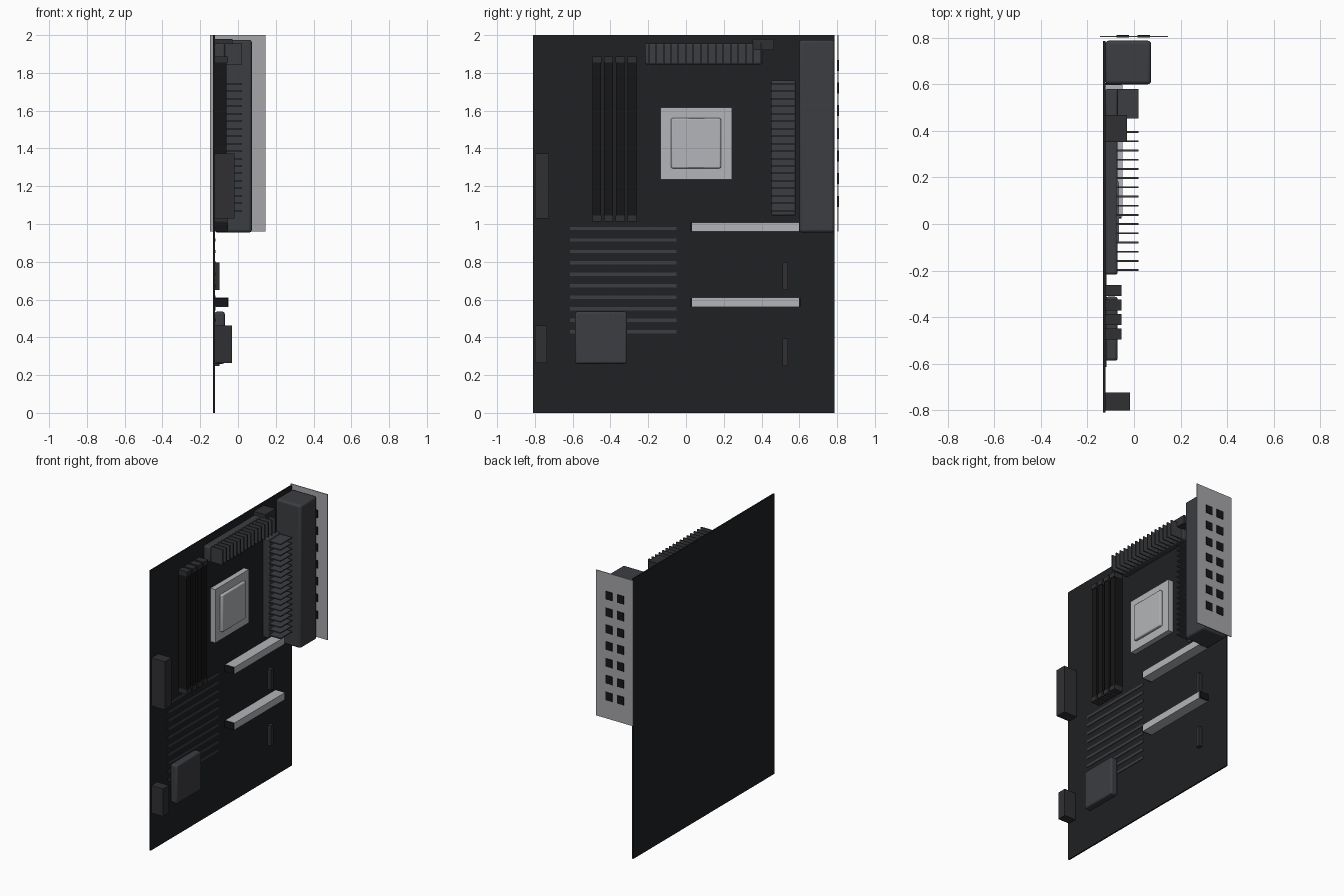
import bpy

if "Cube" in bpy.data.objects:
    bpy.data.objects.remove(bpy.data.objects["Cube"])


def material(name, r, g, b):
    m = bpy.data.materials.new(name)
    m.diffuse_color = (r, g, b, 1)
    m.use_nodes = True
    m.node_tree.nodes["Principled BSDF"].inputs["Base Color"].default_value = m.diffuse_color
    return m


BOARD = material("board_black", 0.013, 0.015, 0.017)
BLACK = material("slot_black", 0.008, 0.008, 0.009)
DARK = material("dark_plastic", 0.03, 0.03, 0.034)
SINK = material("sink_grey", 0.045, 0.047, 0.053)
STEEL = material("steel", 0.38, 0.38, 0.40)
LID = material("lid_metal", 0.45, 0.46, 0.48)
PCB_X = -0.123  # component face of the board


def box(name, xs, ys, zs, mat, bevel=0.0):
    """Axis-aligned box from three (min, max) ranges, with optional rounded edges."""
    bpy.ops.mesh.primitive_cube_add(size=1, location=[(a + b) / 2 for a, b in (xs, ys, zs)])
    ob = bpy.context.object
    ob.name = name
    ob.scale = [b - a for a, b in (xs, ys, zs)]
    bpy.ops.object.transform_apply(location=False, rotation=False, scale=True)
    ob.data.materials.append(mat)
    if bevel:
        mod = ob.modifiers.new("bevel", 'BEVEL')
        mod.width = bevel
        mod.segments = 3
        bpy.ops.object.shade_smooth_by_angle()
    return ob


def part(name, top, ys, zs, mat, bevel=0.0):
    """Box standing on the board and reaching out to x = top."""
    return box(name, (PCB_X, top), ys, zs, mat, bevel)


# Circuit board
box("circuit_board", (-0.133, PCB_X), (-0.81, 0.785), (0, 2), BOARD)

# Rear port plate with two columns of ports
box("port_plate", (-0.147, 0.146), (0.802, 0.807), (0.96, 2.0), STEEL)
for i in range(7):
    z = 1.84 - 0.12 * i
    for j, x in enumerate((-0.048, 0.042)):
        box(f"port_{i}_{j}", (x - 0.027, x + 0.027), (0.800, 0.811), (z - 0.029, z + 0.029), BLACK)

# Rear port cover
part("port_cover", 0.074, (0.60, 0.787), (0.955, 1.975), SINK, 0.015)

# Side heatsink with horizontal fins
part("side_heatsink_base", -0.07, (0.45, 0.58), (1.045, 1.76), SINK, 0.01)
for i in range(18):
    z = 1.07 + 0.0395 * i
    box(f"side_fin_{i}", (-0.072, 0.02), (0.452, 0.58), (z - 0.004, z + 0.004), SINK)

# Top heatsink with upright fins
part("top_heatsink_base", -0.07, (-0.217, 0.407), (1.845, 1.955), SINK, 0.01)
for i in range(16):
    y = -0.198 + 0.0395 * i
    box(f"top_fin_{i}", (-0.072, 0.02), (y - 0.004, y + 0.004), (1.845, 1.955), SINK)

# Processor socket and lid
part("processor_socket", -0.085, (-0.135, 0.244), (1.236, 1.617), LID)
part("processor_lid", -0.065, (-0.08, 0.185), (1.295, 1.56), LID, 0.008)

# Memory slots with end latches
for i in range(4):
    y = -0.472 + 0.062 * i
    part(f"memory_slot_{i}", -0.06, (y - 0.023, y + 0.023), (1.02, 1.88), BLACK)
    for j, z in enumerate((1.029, 1.871)):
        part(f"memory_latch_{i}_{j}", -0.054, (y - 0.024, y + 0.024), (z - 0.017, z + 0.017), DARK)

# Expansion slots with metal armour
for i, z in enumerate((0.984, 0.586)):
    part(f"expansion_slot_{i}", -0.053, (0.024, 0.606), (z - 0.023, z + 0.023), BLACK)
    part(f"slot_armour_{i}", -0.049, (0.033, 0.597), (z - 0.025, z + 0.025), LID)

# Small upright connectors beside the slots
for i, z in enumerate((0.723, 0.322)):
    part(f"small_connector_{i}", -0.097, (0.51, 0.54), (z - 0.073, z + 0.073), DARK)

# Power and drive connectors
part("main_power_connector", -0.018, (-0.80, -0.724), (1.03, 1.374), DARK)
part("drive_connector", -0.031, (-0.80, -0.735), (0.265, 0.463), DARK)
part("processor_power_connector", -0.03, (0.352, 0.467), (1.92, 1.98), DARK)

# Chipset heatsink and the decorative strips above it
part("chipset_heatsink", -0.07, (-0.587, -0.312), (0.26, 0.536), SINK, 0.012)
for i in range(10):
    z = 0.976 - 0.0607 * i
    part(f"strip_{i}", -0.119, (-0.614, -0.05), (z - 0.009, z + 0.009), SINK)
